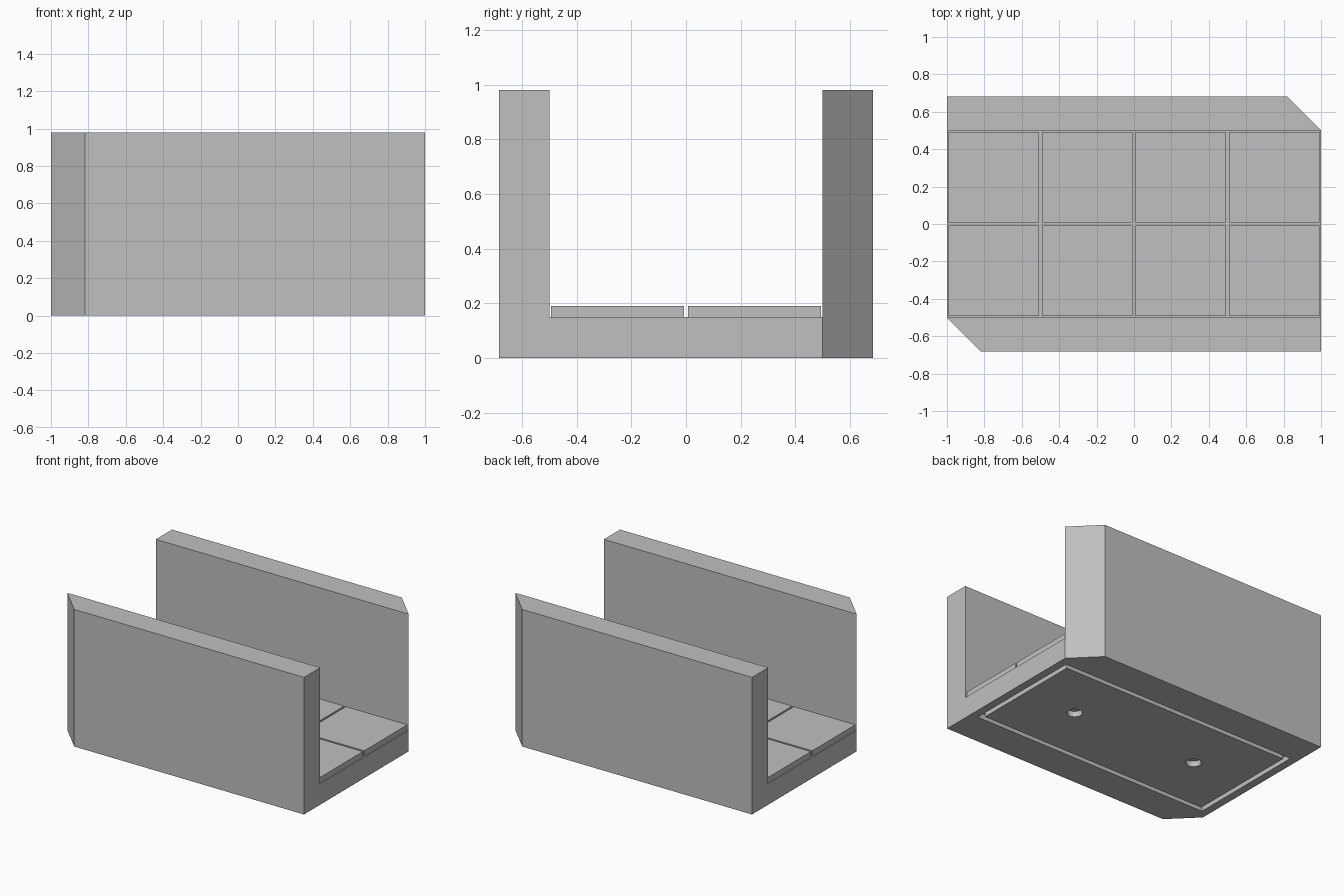
import bpy
import bmesh
import math

old = bpy.data.objects.get("Cube")
if old:
    bpy.data.objects.remove(old, do_unlink=True)

# Single flat colour
grey = bpy.data.materials.new("light_grey")
grey.use_nodes = True
colour = (0.527, 0.527, 0.527, 1)
grey.diffuse_color = colour
grey.node_tree.nodes["Principled BSDF"].inputs["Base Color"].default_value = colour


def prism(name, outline, z0, z1):
    """Extrude a plan outline from z0 up to z1."""
    bm = bmesh.new()
    face = bm.faces.new([bm.verts.new((x, y, z0)) for x, y in outline])
    top = bmesh.ops.extrude_face_region(bm, geom=[face])["geom"]
    verts = [g for g in top if isinstance(g, bmesh.types.BMVert)]
    bmesh.ops.translate(bm, verts=verts, vec=(0, 0, z1 - z0))
    bmesh.ops.recalc_face_normals(bm, faces=bm.faces)
    mesh = bpy.data.meshes.new(name)
    bm.to_mesh(mesh)
    bm.free()
    mesh.materials.append(grey)
    obj = bpy.data.objects.new(name, mesh)
    bpy.context.collection.objects.link(obj)
    return obj


def rect(hx, hy, cx=0, cy=0):
    return [(cx - hx, cy - hy), (cx + hx, cy - hy),
            (cx + hx, cy + hy), (cx - hx, cy + hy)]


def circle(r, cx, n=32):
    return [(cx + r * math.cos(math.tau * i / n), r * math.sin(math.tau * i / n))
            for i in range(n)]


def cut(obj, cutter):
    """Subtract the cutter for good and remove it."""
    mod = obj.modifiers.new("cut", 'BOOLEAN')
    mod.operation = 'DIFFERENCE'
    mod.solver = 'EXACT'
    mod.object = cutter
    bpy.context.view_layer.objects.active = obj
    bpy.ops.object.modifier_apply(modifier=mod.name)
    bpy.data.objects.remove(cutter, do_unlink=True)


HALF_Y, INNER_Y, FLOOR, TOP = 0.683, 0.5, 0.15, 0.98
CHAMFER = HALF_Y - INNER_Y

# Body: block with two opposite corners chamfered, then a channel cut through
half = [(1, -HALF_Y), (1, INNER_Y), (1 - CHAMFER, HALF_Y)]
body = prism("channel_body", half + [(-x, -y) for x, y in half], 0, TOP)
cut(body, prism("channel_cutter", rect(1.2, INNER_Y), FLOOR, TOP + 0.2))

# Rectangular groove in the underside
DEPTH = 0.04
groove = prism("groove_cutter", rect(0.943, 0.443), -0.1, DEPTH)
cut(groove, prism("groove_core", rect(0.91, 0.41), -0.2, DEPTH + 0.1))
cut(body, groove)

# Two round sockets in the underside
for x in (-0.5, 0.5):
    cut(body, prism("socket_cutter", circle(0.05, x), -0.1, DEPTH))

# Floor tiles, four by two with narrow gaps
for row in range(2):
    for col in range(4):
        outline = rect(0.243, 0.243, -0.75 + col * 0.5, -0.25 + row * 0.5)
        prism(f"floor_tile_{row + 1}_{col + 1}", outline, FLOOR, 0.19)

# Round only the socket walls
bpy.ops.object.select_all(action='DESELECT')
body.select_set(True)
bpy.context.view_layer.objects.active = body
bpy.ops.object.shade_smooth_by_angle(angle=math.radians(30))
